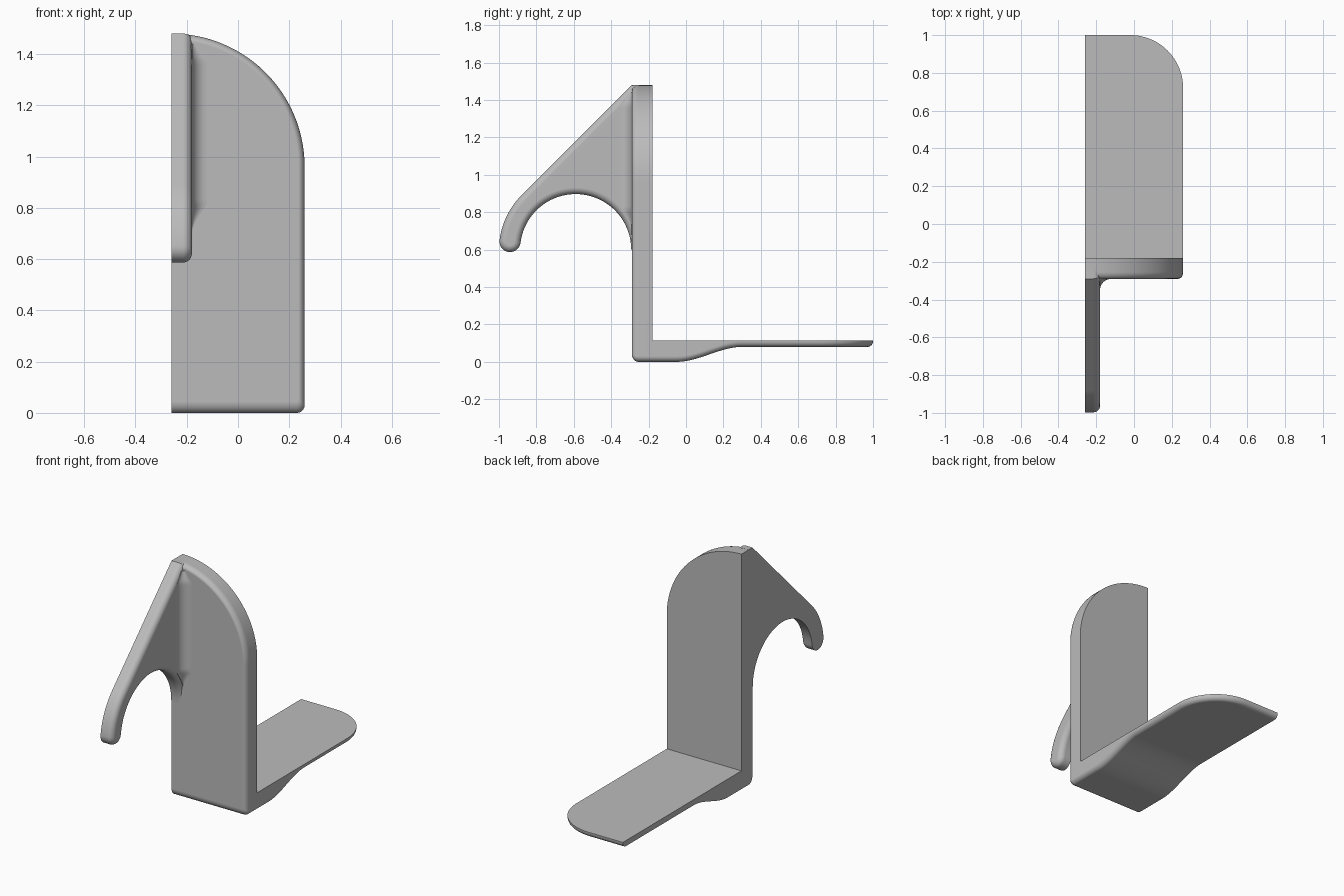
import bpy, bmesh
from math import sin, cos, pi, radians, sqrt

cube = bpy.data.objects.get("Cube")
if cube:
    bpy.data.objects.remove(cube, do_unlink=True)

GREY = (0.5, 0.5, 0.5, 1)
grey = bpy.data.materials.new("plain grey")
grey.use_nodes = True
grey.diffuse_color = GREY
grey.node_tree.nodes["Principled BSDF"].inputs["Base Color"].default_value = GREY

CUT = -0.26        # flat side plane
SIDE = 0.26        # outer side
FRONT, BACK = -0.29, -0.18


def steps(a, b, n):
    return [a + (b - a) * k / n for k in range(n + 1)]


def loft(name, sections):
    """Skin closed sections of equal length and cap both ends."""
    bm = bmesh.new()
    rings = [[bm.verts.new(p) for p in s] for s in sections]
    n = len(rings[0])
    for a, b in zip(rings, rings[1:]):
        for k in range(n):
            m = (k + 1) % n
            bm.faces.new((a[k], a[m], b[m], b[k]))
    bm.faces.new(rings[0])
    bm.faces.new(rings[-1])
    bmesh.ops.remove_doubles(bm, verts=bm.verts[:], dist=1e-5)
    bmesh.ops.dissolve_degenerate(bm, edges=bm.edges[:], dist=1e-5)
    bmesh.ops.recalc_face_normals(bm, faces=bm.faces[:])
    mesh = bpy.data.meshes.new(name)
    bm.to_mesh(mesh)
    bm.free()
    mesh.materials.append(grey)
    ob = bpy.data.objects.new(name, mesh)
    bpy.context.collection.objects.link(ob)
    bpy.ops.object.select_all(action='DESELECT')
    ob.select_set(True)
    bpy.context.view_layer.objects.active = ob
    bpy.ops.object.shade_smooth_by_angle(angle=radians(32))
    weighted = ob.modifiers.new("even shading", 'WEIGHTED_NORMAL')
    weighted.keep_sharp = True
    return ob


# Upright plate: quarter-arch outline with a rounded front edge
def plate_section(y, inset, lift):
    r = 0.03 - inset
    pts = [(CUT, y, lift)]
    pts += [(SIDE - inset - r + r * cos(a), y, lift + r + r * sin(a))
            for a in steps(-pi / 2, 0, 6)]
    big = SIDE - CUT - inset
    pts += [(CUT + big * cos(a), y, 0.96 + big * sin(a))
            for a in steps(0, pi / 2, 40)]
    return pts


sections = [plate_section(FRONT + 0.035 * (1 - cos(a)),
                          0.025 * (1 - sin(a)), 0.045 * (1 - sin(a)))
            for a in steps(0, pi / 2, 6)]
sections.append(plate_section(BACK, 0, 0))
loft("upright_plate", sections)


# Shelf: flat top, underside swept from thick to thin, rounded lower rim
TOP, RIM, CORNER = 0.115, 0.03, 0.28


def underside(y):
    t = min(1, max(0, (y + 0.05) / 0.35))
    return 0.08 * t * t * (3 - 2 * t)


def shelf_row(x, y, nx, ny):
    zb = underside(y)
    row = [(CUT, y, TOP), (x, y, TOP)]
    for a in steps(0, pi / 2, 6):
        i = RIM * (1 - cos(a))
        row.append((x - nx * i, y - ny * i, zb + RIM * (1 - sin(a))))
    row.append((CUT, y - ny * RIM, zb))
    return row


rows = [shelf_row(SIDE, y, 1, 0)
        for y in [BACK] + steps(-0.05, 0.3, 24) + [1 - CORNER]]
rows += [shelf_row(SIDE - CORNER + CORNER * cos(a),
                   1 - CORNER + CORNER * sin(a), cos(a), sin(a))
         for a in steps(0, pi / 2, 24)[1:]]
rows.append(shelf_row(CUT, 1, 0, 1))
loft("shelf", rows)


# Hook rib: sloping back, round throat and rounded tip
CY, CZ = -0.59, 0.6
OUTER, INNER = 0.41, 0.297
RIB = -0.18
EDGE = 0.035
tip_angle = radians(173)
mid, half = (OUTER + INNER) / 2, (OUTER - INNER) / 2
profile = [(FRONT, 1.48, -sqrt(0.5), sqrt(0.5))]
profile += [(CY + OUTER * cos(a), CZ + OUTER * sin(a), cos(a), sin(a))
            for a in steps(radians(135), tip_angle, 12)]
profile += [(CY + mid * cos(tip_angle) + half * cos(a),
             CZ + mid * sin(tip_angle) + half * sin(a), cos(a), sin(a))
            for a in steps(tip_angle, tip_angle + pi, 14)[1:-1]]
profile += [(CY + INNER * cos(a), CZ + INNER * sin(a), -cos(a), -sin(a))
            for a in steps(tip_angle, 0, 40)]
profile += [(-0.25, CZ, 0, 0), (-0.25, 1.48, 0, 1)]


def rib_section(x, inset):
    return [(x, y - ny * inset, z - nz * inset) for y, z, ny, nz in profile]


sections = [rib_section(CUT, 0)]
sections += [rib_section(RIB - EDGE * (1 - sin(a)), EDGE * (1 - cos(a)))
             for a in steps(0, pi / 2, 7)]
loft("hook_rib", sections)


# Hollow fillet where the rib meets the plate, fading at both ends
def fillet_section(z):
    throat = sqrt(max(0, 0.32 ** 2 - (z - CZ) ** 2)) if z < 0.92 else 0
    depth = FRONT - (CY + throat)
    s = max(0.002, min(0.06, depth, 0.7 * (1.46 - z)))
    pts = [(RIB - 0.01, FRONT + 0.01, z), (RIB - 0.01, FRONT - s, z)]
    pts += [(RIB + s - s * cos(a), FRONT - s + s * sin(a), z)
            for a in steps(0, pi / 2, 8)]
    return pts + [(RIB + s, FRONT + 0.01, z)]


loft("rib_fillet", [fillet_section(z) for z in steps(0.64, 1.44, 50)])
